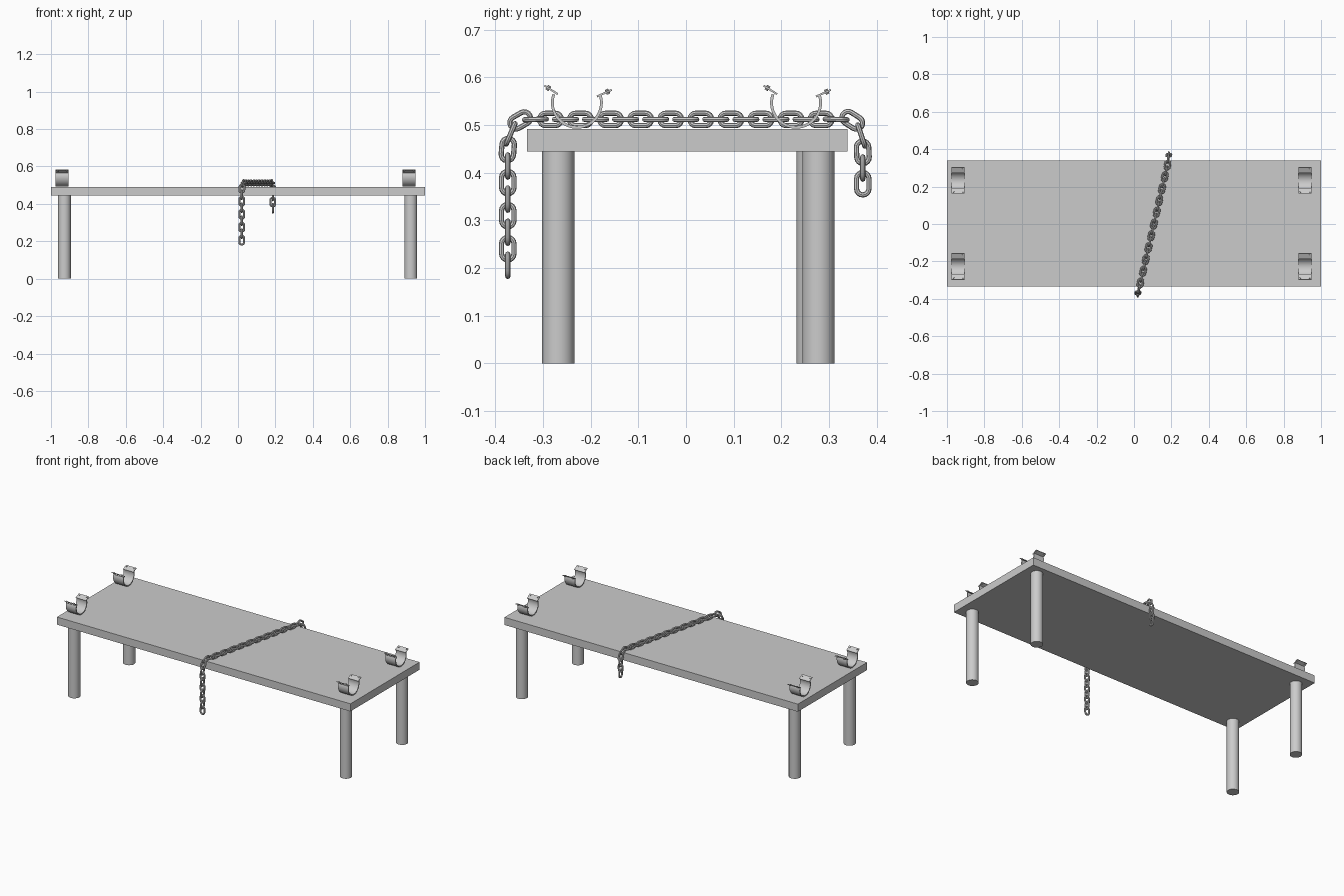
import bpy, bmesh
from math import sin, cos, pi, radians
from mathutils import Vector, Matrix

if "Cube" in bpy.data.objects:
    bpy.data.objects.remove(bpy.data.objects["Cube"])


def finish(bm, name, smooth=True):
    bmesh.ops.recalc_face_normals(bm, faces=bm.faces)
    me = bpy.data.meshes.new(name)
    bm.to_mesh(me)
    bm.free()
    ob = bpy.data.objects.new(name, me)
    bpy.context.collection.objects.link(ob)
    if smooth:
        bpy.ops.object.select_all(action='DESELECT')
        ob.select_set(True)
        bpy.context.view_layer.objects.active = ob
        bpy.ops.object.shade_smooth_by_angle(angle=radians(35))
    return ob


def sweep_strip(bm, pts, thick, x0, x1):
    """Extrude an open (y, z) polyline of given thickness along x."""
    pts = [Vector(p) for p in pts]
    rows = []
    for i, p in enumerate(pts):
        t = (pts[min(i + 1, len(pts) - 1)] - pts[max(i - 1, 0)]).normalized()
        n = Vector((-t.y, t.x)) * thick / 2
        rows.append([bm.verts.new((x, *q)) for x, q in
                     ((x0, p - n), (x1, p - n), (x1, p + n), (x0, p + n))])
    for a, b in zip(rows, rows[1:]):
        for j in range(4):
            k = (j + 1) % 4
            bm.faces.new((a[j], a[k], b[k], b[j]))
    bm.faces.new(rows[0])
    bm.faces.new(rows[-1])


# Table slab
bm = bmesh.new()
bmesh.ops.create_cube(bm, size=1, matrix=Matrix.Translation((0, 0.0025, 0.468))
                      @ Matrix.Diagonal((2, 0.673, 0.047, 1)))
finish(bm, "table_top", False)

# Round legs
for name, x, y in (("front_left_leg", -0.928, -0.268), ("front_right_leg", 0.924, -0.268),
                   ("back_left_leg", -0.928, 0.266), ("back_right_leg", 0.924, 0.278)):
    bm = bmesh.new()
    bmesh.ops.create_cone(bm, cap_ends=True, segments=32, radius1=0.034, radius2=0.034,
                          depth=0.446, matrix=Matrix.Translation((x, y, 0.223)))
    finish(bm, name)


# Open cuffs with flared, bolted flanges
def cuff(name, x, y):
    bm = bmesh.new()
    r, cz, w = 0.0515, 0.547, 0.035
    a0, a1 = radians(160), radians(377)
    arc = [(y + r * cos(a0 + (a1 - a0) * i / 28), cz + r * sin(a0 + (a1 - a0) * i / 28))
           for i in range(29)]
    sweep_strip(bm, arc, 0.006, x - w, x + w)
    for inner, tip in (((-0.040, 0.565), (-0.068, 0.583)), ((0.042, 0.560), (0.073, 0.574))):
        p, q = Vector((y + inner[0], inner[1])), Vector((y + tip[0], tip[1]))
        sweep_strip(bm, [p, q], 0.004, x - w, x + w)
        d = (q - p).normalized()
        n = Vector((0, -d.y, d.x))
        c = p.lerp(q, 0.72)
        rot = n.to_track_quat('Z', 'X').to_matrix().to_4x4()
        for dx in (-0.025, 0.025):
            bmesh.ops.create_cone(bm, cap_ends=True, segments=10, radius1=0.004, radius2=0.004,
                                  depth=0.011, matrix=Matrix.Translation((x + dx, *c)) @ rot)
    finish(bm, name)


for sx, x in (("left", -0.94), ("right", 0.915)):
    for sy, y in (("front", -0.229), ("back", 0.231)):
        cuff(f"{sy}_{sx}_cuff", x, y)


# Chain: one rounded link, placed along the draped path
def add_link(bm, mat, wire=0.0055, half_w=0.0130, half_straight=0.0105, seg=8, ring=8):
    loops = []
    for end in (1, -1):
        for i in range(seg + 1):
            a = -pi / 2 + pi * i / seg
            d = Vector((cos(a), sin(a), 0)) * end
            c = Vector((half_straight * end, 0, 0)) + d * half_w
            loops.append([bm.verts.new(mat @ (c + wire * (d * cos(b) + Vector((0, 0, sin(b))))))
                          for b in (2 * pi * j / ring for j in range(ring))])
    for i, a in enumerate(loops):
        b = loops[(i + 1) % len(loops)]
        for j in range(ring):
            k = (j + 1) % ring
            bm.faces.new((a[j], a[k], b[k], b[j]))


# Link centres: front drop, corner, across the table, corner, back drop
path = [(0.02, -0.374, 0.206 + 0.0347 * i) for i in range(8)]
path += [(0.021, -0.368, 0.482), (0.026, -0.348, 0.510)]
path += [(0.034 + 0.00725 * i, -0.316 + 0.03155 * i, 0.512) for i in range(21)]
path += [(0.183, 0.349, 0.510), (0.186, 0.368, 0.478)]
path += [(0.186, 0.371, 0.443), (0.186, 0.371, 0.41), (0.186, 0.371, 0.377)]
path = [Vector(p) for p in path]

bm = bmesh.new()
for i, p in enumerate(path):
    t = (path[min(i + 1, len(path) - 1)] - path[max(i - 1, 0)]).normalized()
    side = Vector((1, 0, 0))
    side = (side - t * side.dot(t)).normalized()
    up = side.cross(t)
    w = up if i % 2 else side
    m = Matrix((t, w, t.cross(w))).transposed().to_4x4()
    add_link(bm, Matrix.Translation(p) @ m)
finish(bm, "chain")
